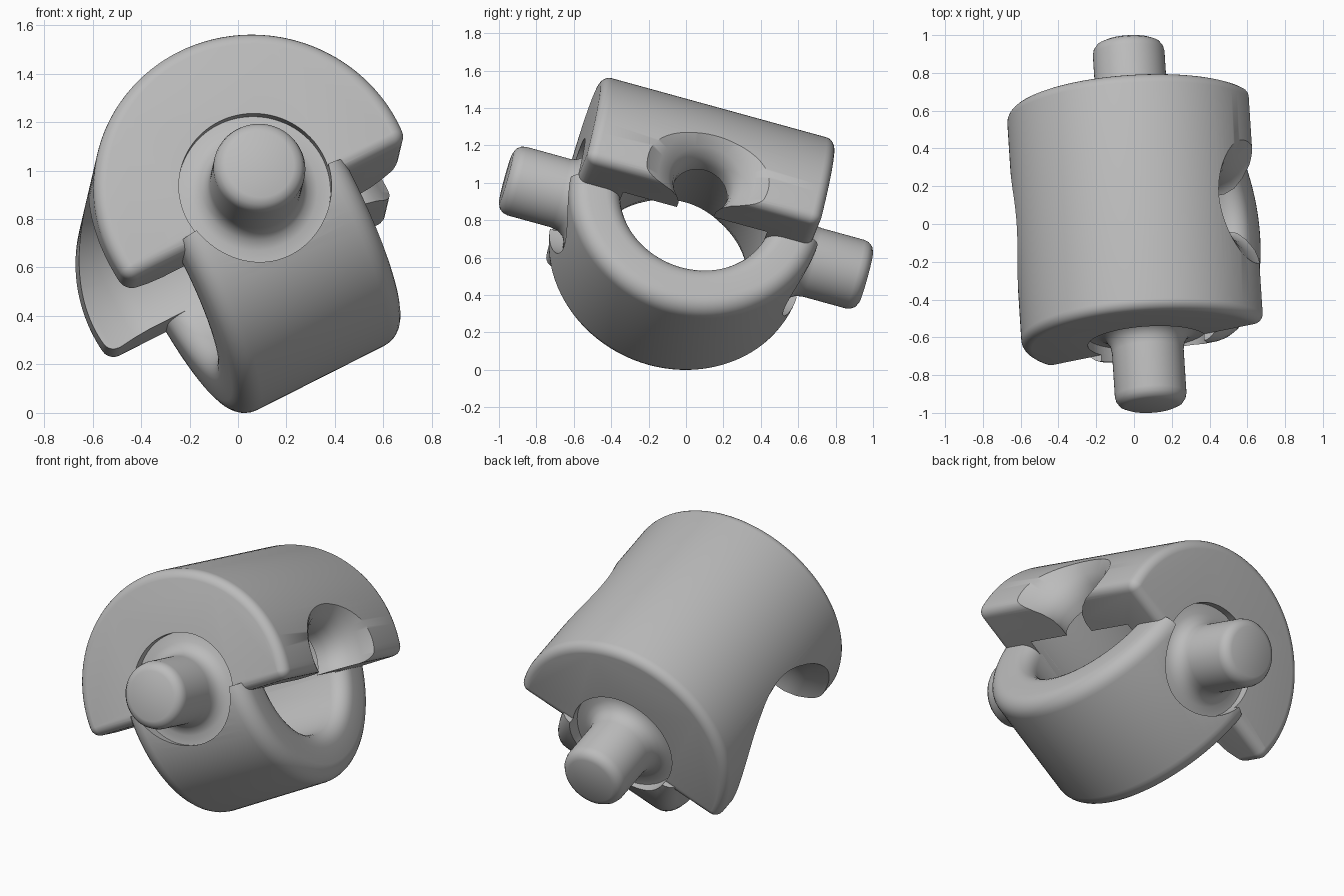
import bpy, bmesh
from math import pi, cos, sin, atan2, sqrt
from mathutils import Vector, Matrix

cube = bpy.data.objects.get("Cube")
if cube:
    bpy.data.objects.remove(cube, do_unlink=True)

# Tilted frame: local y is the pin axis, local x the ring axis
pin_dir = Vector((-0.062, 0.963, -0.265)).normalized()
ring_dir = Vector((0.878, 0.178, 0.444))
ring_dir = (ring_dir - pin_dir * ring_dir.dot(pin_dir)).normalized()
up_dir = ring_dir.cross(pin_dir)
FRAME = Matrix.Translation((0.03, 0, 0.76)) @ Matrix((ring_dir, pin_dir, up_dir)).transposed().to_4x4()

grey = bpy.data.materials.new("light grey")
grey.use_nodes = True
colour = (0.5, 0.5, 0.5, 1)
grey.diffuse_color = colour
grey.node_tree.nodes["Principled BSDF"].inputs["Base Color"].default_value = colour


def lathe(profile, axis, closed=False):
    """Turn (position along axis, radius) points into a solid of revolution."""
    bm = bmesh.new()
    ax = Vector((1, 0, 0)) if axis == "x" else Vector((0, 1, 0))
    verts = [bm.verts.new(ax * a + Vector((0, 0, r))) for a, r in profile]
    pairs = list(zip(verts, verts[1:])) + ([(verts[-1], verts[0])] if closed else [])
    edges = [bm.edges.new(p) for p in pairs]
    bmesh.ops.spin(bm, geom=verts + edges, cent=(0, 0, 0), axis=ax, angle=2 * pi, steps=96)
    bmesh.ops.remove_doubles(bm, verts=bm.verts[:], dist=0.0001)
    bmesh.ops.recalc_face_normals(bm, faces=bm.faces[:])
    return bm


def make(name, bm, cutters=(), helper=False):
    mesh = bpy.data.meshes.new(name)
    bm.to_mesh(mesh)
    bm.free()
    ob = bpy.data.objects.new(name, mesh)
    bpy.context.collection.objects.link(ob)
    ob.matrix_world = FRAME
    if helper:
        ob.hide_render = True
        return ob
    mesh.materials.append(grey)
    bpy.ops.object.select_all(action="DESELECT")
    ob.select_set(True)
    bpy.context.view_layer.objects.active = ob
    for c in cutters:
        mod = ob.modifiers.new("cut", "BOOLEAN")
        mod.operation, mod.solver, mod.object = "DIFFERENCE", "EXACT", c
        bpy.ops.object.modifier_apply(modifier=mod.name)
    bpy.ops.object.shade_smooth_by_angle(angle=0.6)
    return ob


# Cutters: pin recesses, wide tunnel and flared side notch
recesses = [make(f"recess_cutter_{i}", lathe([(s * 0.6, 0), (s * 0.6, 0.315), (s * 1.1, 0.315), (s * 1.1, 0)], "y"),
                 helper=True) for i, s in enumerate((-1, 1))]
tunnel = make("tunnel_cutter", lathe([(0.4, 0), (0.4, 0.415), (-0.48, 0.415), (-0.55, 0.435),
                                      (-0.64, 0.49), (-0.9, 0.6), (-0.9, 0)], "x"), helper=True)
notch = make("notch_cutter", lathe([(0.2, 0), (0.2, 0.15), (0.46, 0.15), (0.52, 0.165), (0.57, 0.2),
                                    (0.62, 0.26), (0.66, 0.33), (0.8, 0.45), (0.8, 0)], "x"), helper=True)

# Upper half-cylinder shell: rounded outline skinned along the pin axis
radius, flat, length, rim = 0.665, -0.11, 0.65, 0.055
corner_z = flat + rim
corner_x = sqrt((radius - rim) ** 2 - corner_z ** 2)
start = atan2(corner_z, corner_x)


def shell_outline(inset):
    r = max(rim - inset, 0.003)
    turn = [-pi / 2 + (start + pi / 2) * k / 6 for k in range(7)]
    right = [(corner_x + r * cos(t), corner_z + r * sin(t)) for t in turn]
    sweep = [start + (pi - 2 * start) * k / 90 for k in range(1, 90)]
    arc = [((radius - rim + r) * cos(t), (radius - rim + r) * sin(t)) for t in sweep]
    return right + arc + [(-x, z) for x, z in reversed(right)]


steps = [pi / 2 * k / 6 for k in range(7)]
half_stations = [(length - rim + rim * sin(t), rim * (1 - cos(t))) for t in steps]
stations = [(-y, d) for y, d in reversed(half_stations)] + half_stations
bm = bmesh.new()
loops = [[bm.verts.new((x, y, z)) for x, z in shell_outline(d)] for y, d in stations]
for a, b in zip(loops, loops[1:]):
    for i in range(len(a)):
        bm.faces.new((a[i - 1], a[i], b[i], b[i - 1]))
bm.faces.new(loops[0])
bm.faces.new(loops[-1])
bmesh.ops.recalc_face_normals(bm, faces=bm.faces[:])
make("upper_shell", bm, recesses + [tunnel, notch])

# Lower half ring with rounded section
half, inner, outer, fillet = 0.39, 0.415, 0.69, 0.09
section = []
for cx, cr, quarter in ((half, outer, 0), (-half, outer, 1), (-half, inner, 2), (half, inner, 3)):
    mx = cx - fillet * (1 if cx > 0 else -1)
    mr = cr - fillet * (1 if cr == outer else -1)
    for k in range(7):
        t = pi / 2 * (quarter + k / 6)
        section.append((mx + fillet * cos(t), mr + fillet * sin(t)))
bm = lathe(section, "x", closed=True)
cut = bmesh.ops.bisect_plane(bm, geom=bm.verts[:] + bm.edges[:] + bm.faces[:],
                             plane_co=(0, 0, -0.06), plane_no=(0, 0, 1), clear_outer=True)
rim_edges = [g for g in cut["geom_cut"] if isinstance(g, bmesh.types.BMEdge)]
bmesh.ops.holes_fill(bm, edges=rim_edges, sides=0)
bmesh.ops.recalc_face_normals(bm, faces=bm.faces[:])
make("lower_ring", bm, recesses)

# Pins with flared feet
pin = [(0.5, 0), (0.5, 0.312), (0.6, 0.312), (0.605, 0.26), (0.625, 0.22), (0.66, 0.197), (0.7, 0.19),
       (0.94, 0.19), (0.965, 0.184), (0.987, 0.168), (1.0, 0.14), (1.0, 0)]
for name, s in (("front_pin", -1), ("back_pin", 1)):
    make(name, lathe([(s * a, r) for a, r in pin], "y"))

for ob in recesses + [tunnel, notch]:
    ob.hide_viewport = True
